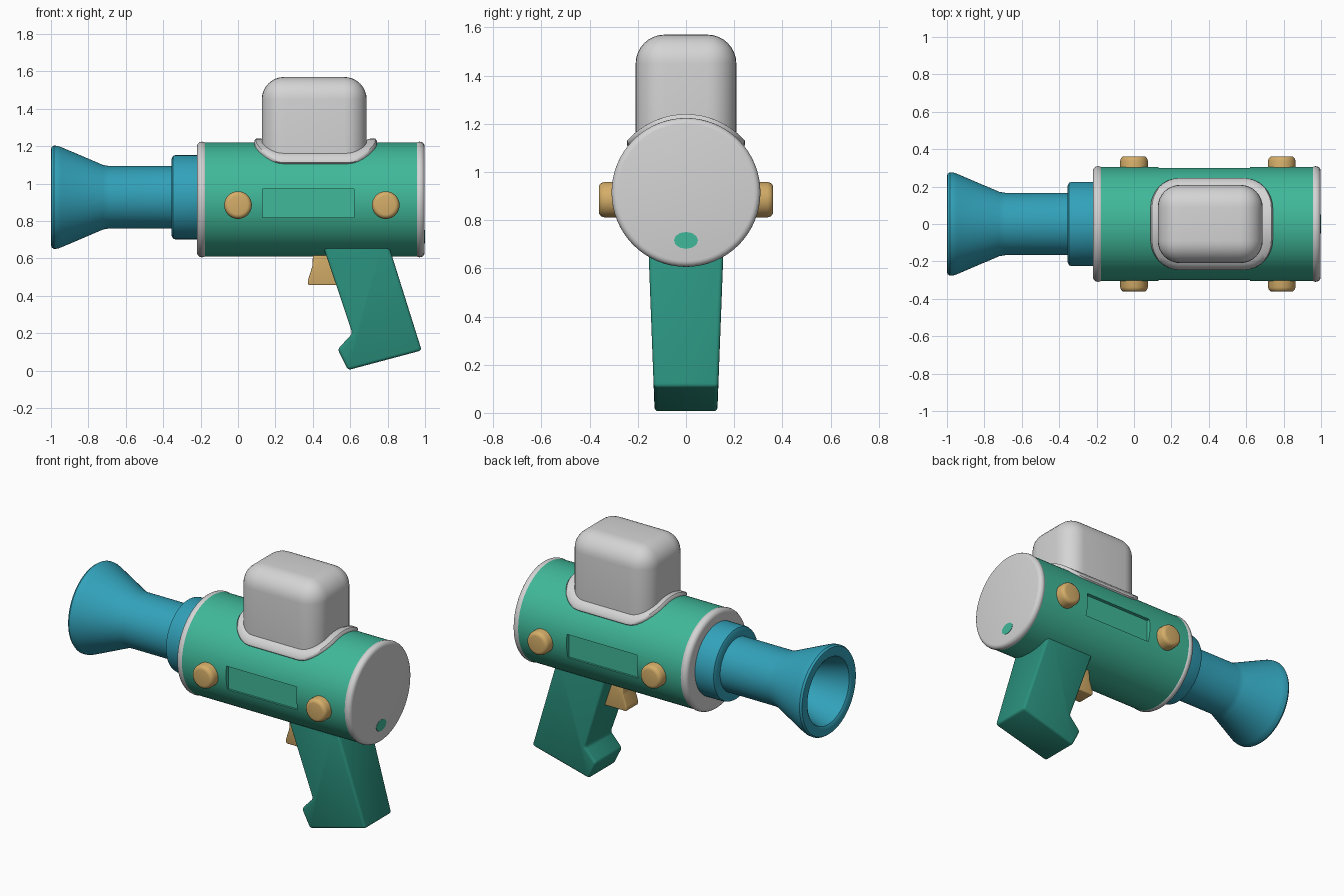
import bpy, bmesh, math
from mathutils import Vector, Matrix

if "Cube" in bpy.data.objects:
    bpy.data.objects.remove(bpy.data.objects["Cube"])

ZC = 0.915   # height of the body axis
R = 0.305    # body radius


def mat(name, c):
    m = bpy.data.materials.new(name)
    m.diffuse_color = (*c, 1)
    m.use_nodes = True
    m.node_tree.nodes["Principled BSDF"].inputs["Base Color"].default_value = m.diffuse_color
    return m


GREEN = mat("green", (0.051, 0.48, 0.32))
DARK = mat("dark green", (0.023, 0.28, 0.205))
BLUE = mat("blue", (0.032, 0.36, 0.49))
GRAY = mat("light gray", (0.66, 0.66, 0.66))
TAN = mat("tan", (0.66, 0.42, 0.14))


def finish(name, bm, m, angle=35):
    bmesh.ops.recalc_face_normals(bm, faces=bm.faces)
    me = bpy.data.meshes.new(name)
    bm.to_mesh(me)
    bm.free()
    ob = bpy.data.objects.new(name, me)
    bpy.context.collection.objects.link(ob)
    me.materials.append(m)
    smooth(ob, angle)
    return ob


def smooth(ob, angle=35):
    bpy.ops.object.select_all(action='DESELECT')
    ob.select_set(True)
    bpy.context.view_layer.objects.active = ob
    bpy.ops.object.shade_smooth_by_angle(angle=math.radians(angle))


def lathe(name, prof, m, origin, rot=None, seg=64):
    """Revolve (x, r) points about the x axis, closing both ends."""
    bm = bmesh.new()
    rings = []
    for x, r in prof:
        rings.append([bm.verts.new((x, r * math.cos(2 * math.pi * i / seg),
                                    r * math.sin(2 * math.pi * i / seg))) for i in range(seg)])
    for a, b in zip(rings, rings[1:]):
        for i in range(seg):
            j = (i + 1) % seg
            bm.faces.new((a[i], a[j], b[j], b[i]))
    bm.faces.new(rings[0])
    bm.faces.new(rings[-1])
    if rot:
        bm.transform(rot)
    bm.transform(Matrix.Translation(origin))
    return finish(name, bm, m)


def prism(name, pts, half, m, bevel):
    """Extrude an (x, z) outline across y; half(z) gives the half width."""
    bm = bmesh.new()
    a = [bm.verts.new((x, -half(z), z)) for x, z in pts]
    b = [bm.verts.new((x, half(z), z)) for x, z in pts]
    bm.faces.new(a)
    bm.faces.new(b)
    for i in range(len(pts)):
        j = (i + 1) % len(pts)
        bm.faces.new((a[i], a[j], b[j], b[i]))
    bmesh.ops.recalc_face_normals(bm, faces=bm.faces)
    bmesh.ops.bevel(bm, geom=list(bm.edges), offset=bevel, segments=3,
                    profile=0.5, affect='EDGES', clamp_overlap=True)
    return finish(name, bm, m, 40)


def box(lo, hi):
    bm = bmesh.new()
    lo, hi = Vector(lo), Vector(hi)
    bmesh.ops.create_cube(bm, size=1)
    for v in bm.verts:
        v.co = (lo + hi) / 2 + v.co * (hi - lo)
    return bm


axis = (0, 0, ZC)

# Main body with a shallow window recess on each side
body = lathe("body", [(-0.19, R), (0.97, R)], GREEN, axis, seg=96)
for s in (-1, 1):
    cutter = finish("recess_cutter", box((0.13, min(s * 0.278, s * 0.4), 0.82),
                                         (0.62, max(s * 0.278, s * 0.4), 0.97)), GREEN)
    cutter.hide_render = True
    mod = body.modifiers.new("recess", 'BOOLEAN')
    mod.operation = 'DIFFERENCE'
    mod.solver = 'EXACT'
    mod.object = cutter
    bpy.context.view_layer.objects.active = body
    bpy.ops.object.modifier_apply(modifier="recess")
    bpy.data.objects.remove(cutter)
smooth(body)


# Rounded end caps
def cap_profile(x0, x1, r, c):
    arc = [(c * math.sin(t * math.pi / 8), c * (1 - math.cos(t * math.pi / 8))) for t in range(5)]
    left = [(x0 + c - s, r - d) for s, d in reversed(arc)]
    right = [(x1 - c + s, r - d) for s, d in arc]
    return left + right


lathe("front_cap", cap_profile(-0.22, -0.163, 0.309, 0.027), GRAY, axis)
lathe("rear_cap", cap_profile(0.945, 0.998, 0.309, 0.025), GRAY, axis)

# Small oval mark on the rear cap
squash = Matrix.Diagonal((1, 1, 0.7, 1))
lathe("rear_mark", [(0.99, 0.05), (1.0, 0.05)], GREEN, (0, 0, 0.716), squash, seg=12)

# Barrel collar and flared hollow barrel
barrel_axis = (0, 0, 0.927)
lathe("barrel_collar", [(-0.17, 0.225), (-0.335, 0.225), (-0.347, 0.221),
                        (-0.355, 0.205), (-0.355, 0.15)], BLUE, barrel_axis)
lathe("barrel", [(-0.3, 0.167), (-0.69, 0.167), (-0.72, 0.172), (-0.945, 0.268),
                 (-0.965, 0.275), (-0.985, 0.276), (-0.997, 0.268), (-1.0, 0.255),
                 (-1.0, 0.22), (-0.992, 0.208), (-0.73, 0.125), (-0.45, 0.12)],
      BLUE, barrel_axis)

# Rounded tank on top
bm = box((0.127, -0.209, 0.93), (0.688, 0.209, 1.57))
bmesh.ops.bevel(bm, geom=list(bm.edges), offset=0.12, segments=8, profile=0.5, affect='EDGES')
finish("top_tank", bm, GRAY, 50)

# Tank collar: a rounded rectangle wrapped over the body
section = [(0, -0.015), (0, 0.01), (0.008, 0.02), (0.036, 0.02), (0.055, 0.014), (0.055, -0.015)]
bm = bmesh.new()
rings = []
for inset, h in section:
    hx, hy, rad = 0.327 - inset, 0.238 - inset, 0.155 - inset
    flat = []
    for q, (sx, sy) in enumerate(((1, 1), (-1, 1), (-1, -1), (1, -1))):
        for k in range(9):
            t = (q + k / 8) * math.pi / 2
            flat.append((sx * (hx - rad) + rad * math.cos(t), sy * (hy - rad) + rad * math.sin(t)))
    # subdivide the straight runs so they follow the curve
    loop = []
    for i, p in enumerate(flat):
        n = flat[(i + 1) % len(flat)]
        steps = 8 if i % 9 == 8 else 1
        for k in range(steps):
            x, y = (p[c] + (n[c] - p[c]) * k / steps for c in (0, 1))
            a = math.asin(y / R)
            loop.append(bm.verts.new((0.415 + x, (R + h) * math.sin(a), ZC + (R + h) * math.cos(a))))
    rings.append(loop)
for a, b in zip(rings, rings[1:] + rings[:1]):
    for i in range(len(a)):
        j = (i + 1) % len(a)
        bm.faces.new((a[i], a[j], b[j], b[i]))
finish("tank_collar", bm, GRAY, 50)

# Side buttons, two on each side
for s in (-1, 1):
    for label, x in (("front", 0.0), ("rear", 0.79)):
        lathe(f"{label}_button_{'left' if s < 0 else 'right'}",
              [(0.25, 0.074), (0.338, 0.074), (0.352, 0.069), (0.36, 0.06), (0.362, 0.05)],
              TAN, (x, 0, 0.885), Matrix.Rotation(s * math.pi / 2, 4, 'Z'), seg=32)

# Grip, slightly narrower at the bottom
prism("grip", [(0.437, 0.72), (0.79, 0.72), (0.982, 0.108), (0.588, 0.003), (0.533, 0.115),
               (0.612, 0.198)], lambda z: 0.13 + 0.038 * z, DARK, 0.016)

# Trigger
prism("trigger", [(0.403, 0.68), (0.398, 0.56), (0.373, 0.48), (0.376, 0.457), (0.56, 0.457),
                  (0.5, 0.68)], lambda z: 0.06, TAN, 0.006)
